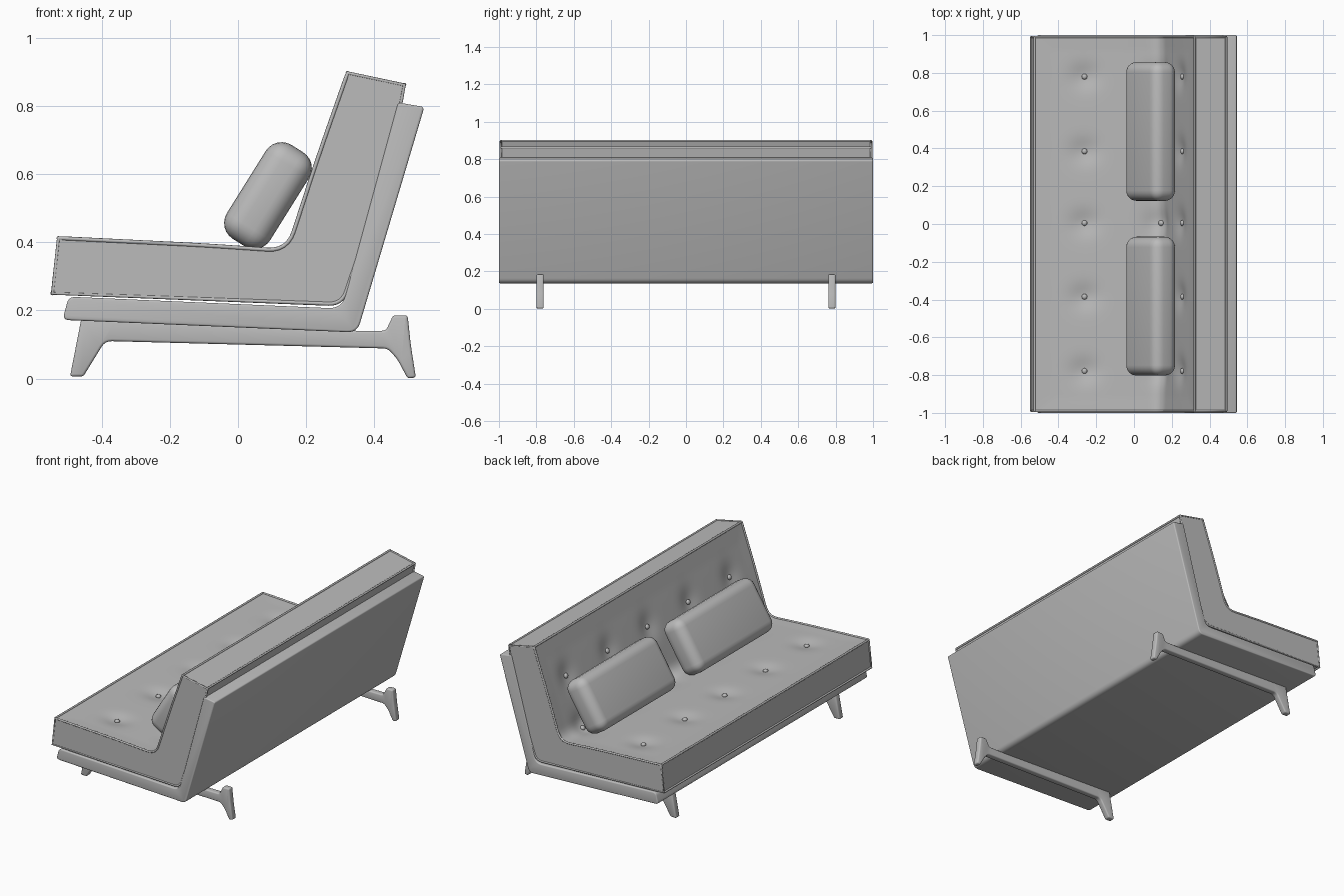
import bpy, bmesh, math
from mathutils import Vector, Matrix

old = bpy.data.objects.get("Cube")
if old:
    bpy.data.objects.remove(old, do_unlink=True)

grey = bpy.data.materials.new("soft_grey")
grey.use_nodes = True
grey.diffuse_color = (0.5, 0.5, 0.5, 1)
grey.node_tree.nodes["Principled BSDF"].inputs["Base Color"].default_value = (0.5, 0.5, 0.5, 1)


def finish(name, bm, bevel=0.0, segments=3, angle=35):
    bmesh.ops.recalc_face_normals(bm, faces=bm.faces)
    mesh = bpy.data.meshes.new(name)
    bm.to_mesh(mesh)
    bm.free()
    mesh.materials.append(grey)
    ob = bpy.data.objects.new(name, mesh)
    bpy.context.collection.objects.link(ob)
    bpy.ops.object.select_all(action="DESELECT")
    ob.select_set(True)
    bpy.context.view_layer.objects.active = ob
    if bevel:
        mod = ob.modifiers.new("soft_edges", "BEVEL")
        mod.width, mod.segments, mod.limit_method = bevel, segments, "ANGLE"
        mod.angle_limit = math.radians(40)
        bpy.ops.object.modifier_apply(modifier=mod.name)
    bpy.ops.object.shade_smooth_by_angle(angle=math.radians(angle))
    return ob


def fillet(points, closed=True, steps=6):
    """Round each (x, z, radius) corner with a small quadratic arc."""
    out, n = [], len(points)
    for i, (x, z, r) in enumerate(points):
        p = Vector((x, z))
        if r == 0 or (not closed and i in (0, n - 1)):
            out.append(p)
            continue
        a = p + (Vector(points[i - 1][:2]) - p).normalized() * r
        b = p + (Vector(points[(i + 1) % n][:2]) - p).normalized() * r
        for k in range(steps + 1):
            t = k / steps
            out.append(a * (1 - t) ** 2 + p * 2 * t * (1 - t) + b * t * t)
    return out


def extrude(name, profile, y0, y1, bevel):
    bm = bmesh.new()
    face = bm.faces.new([bm.verts.new((p.x, y0, p.y)) for p in profile])
    new = bmesh.ops.extrude_face_region(bm, geom=[face])["geom"]
    bmesh.ops.translate(bm, vec=(0, y1 - y0, 0),
                        verts=[v for v in new if isinstance(v, bmesh.types.BMVert)])
    return finish(name, bm, bevel)


def resample(path, step):
    out = [path[0]]
    for a, b in zip(path, path[1:]):
        n = max(1, round((b - a).length / step))
        out += [a.lerp(b, k / n) for k in range(1, n + 1)]
    return out


# Bent outer shell
shell = fillet([(-0.515, 0.172, 0.02), (0.35, 0.135, 0.03), (0.547, 0.797, 0.012),
                (0.47, 0.81, 0.01), (0.305, 0.205, 0.04), (-0.497, 0.24, 0.02)])
extrude("outer_shell", shell, -1, 1, 0.006)

# Tufted cushion: upholstered upper path, closed by a plain underside
upper = resample(fillet([(-0.527, 0.412, 0), (-0.1, 0.391, 0.1), (0.145, 0.374, 0.06),
                         (0.235, 0.65, 0.1), (0.322, 0.897, 0)], False), 0.02)
under = fillet([(0.322, 0.897, 0), (0.488, 0.862, 0), (0.445, 0.63, 0.1),
                (0.305, 0.218, 0.04), (-0.545, 0.25, 0)], False)[1:]
button_ys = [0.78, 0.385, 0.005, -0.385, -0.778]


def nearest(x, z):
    return min(range(len(upper)), key=lambda i: (upper[i] - Vector((x, z))).length)


def normal(i):
    t = (upper[min(i + 1, len(upper) - 1)] - upper[max(i - 1, 0)]).normalized()
    return Vector((-t.y, t.x))


rows = [nearest(-0.252, 0.4), nearest(0.13, 0.39), nearest(0.24, 0.665)]
spots = [(i, y) for i in rows for y in button_ys]


def sink(i, y):
    """Depth of the upholstery below its outline."""
    edge = min(1, (1 - abs(y)) / 0.08, i / 5, (len(upper) - 1 - i) / 5)
    pull = sum(math.exp(-((upper[i] - upper[j]).length / 0.075) ** 2 - ((y - b) / 0.065) ** 2)
               for j, b in spots)
    return edge * (0.003 + 0.016 * pull)


bm = bmesh.new()
slices = 110
half = 0.992
rings = []
for k in range(slices + 1):
    y = -half + 2 * half * k / slices
    ring = [p - normal(i) * sink(i, y) for i, p in enumerate(upper)] + under
    rings.append([bm.verts.new((p.x, y, p.y)) for p in ring])
for a, b in zip(rings, rings[1:]):
    for i in range(len(a)):
        j = (i + 1) % len(a)
        bm.faces.new((a[i], a[j], b[j], b[i]))
bm.faces.new(rings[0])
bm.faces.new(rings[-1])
finish("cushion", bm)

# Buttons
bm = bmesh.new()
for i, y in spots:
    p = upper[i] - normal(i) * (sink(i, y) - 0.004)
    n = normal(i)
    turn = Vector((0, 0, 1)).rotation_difference(Vector((n.x, 0, n.y))).to_matrix().to_4x4()
    bmesh.ops.create_uvsphere(bm, u_segments=12, v_segments=8, radius=0.015,
                              matrix=Matrix.Translation((p.x, y, p.y)) @ turn
                              @ Matrix.Diagonal((1, 1, 0.7, 1)))
finish("buttons", bm, angle=60)


# Piping along the cushion seams
def piping(name, points, closed):
    curve = bpy.data.curves.new(name, "CURVE")
    curve.dimensions = "3D"
    curve.bevel_depth = 0.006
    curve.bevel_resolution = 2
    curve.use_fill_caps = True
    curve.materials.append(grey)
    spline = curve.splines.new("POLY")
    spline.points.add(len(points) - 1)
    for sp, p in zip(spline.points, points):
        sp.co = (*p, 1)
    spline.use_cyclic_u = closed
    bpy.context.collection.objects.link(bpy.data.objects.new(name, curve))


for side, y in (("left", -0.99), ("right", 0.99)):
    piping("end_piping_" + side, [(p.x, y, p.y) for p in upper + under], True)
for name, p in (("seat_front", upper[0]), ("back_top", upper[-1]),
                ("back_rear", under[0]), ("seat_under", under[-1])):
    piping(name + "_piping", [(p.x, -0.99, p.y), (p.x, 0.99, p.y)], False)

# Loose pillows leaning on the back
for name, y in (("pillow_a", 0.49), ("pillow_b", -0.435)):
    bm = bmesh.new()
    bmesh.ops.create_cube(bm, size=1, matrix=Matrix.Diagonal((0.15, 0.735, 0.325, 1)))
    ob = finish(name, bm, 0.055, 6, 60)
    ob.location = (0.088, y, 0.537)
    ob.rotation_euler = (0, math.radians(32), 0)

# Leg frames: splayed feet joined by a rail
leg_profile = fillet([(-0.493, 0.006, 0), (-0.454, 0.006, 0), (-0.39, 0.11, 0.02),
                      (0.44, 0.088, 0.015), (0.468, 0.056, 0.01), (0.498, 0, 0),
                      (0.522, 0.003, 0), (0.507, 0.1, 0.02), (0.498, 0.185, 0.008),
                      (0.455, 0.185, 0.008), (0.434, 0.14, 0.012), (0.35, 0.14, 0),
                      (-0.365, 0.17, 0), (-0.46, 0.175, 0)], True, 4)
for name, y in (("leg_frame_a", 0.78), ("leg_frame_b", -0.78)):
    extrude(name, leg_profile, y - 0.019, y + 0.019, 0.008)
